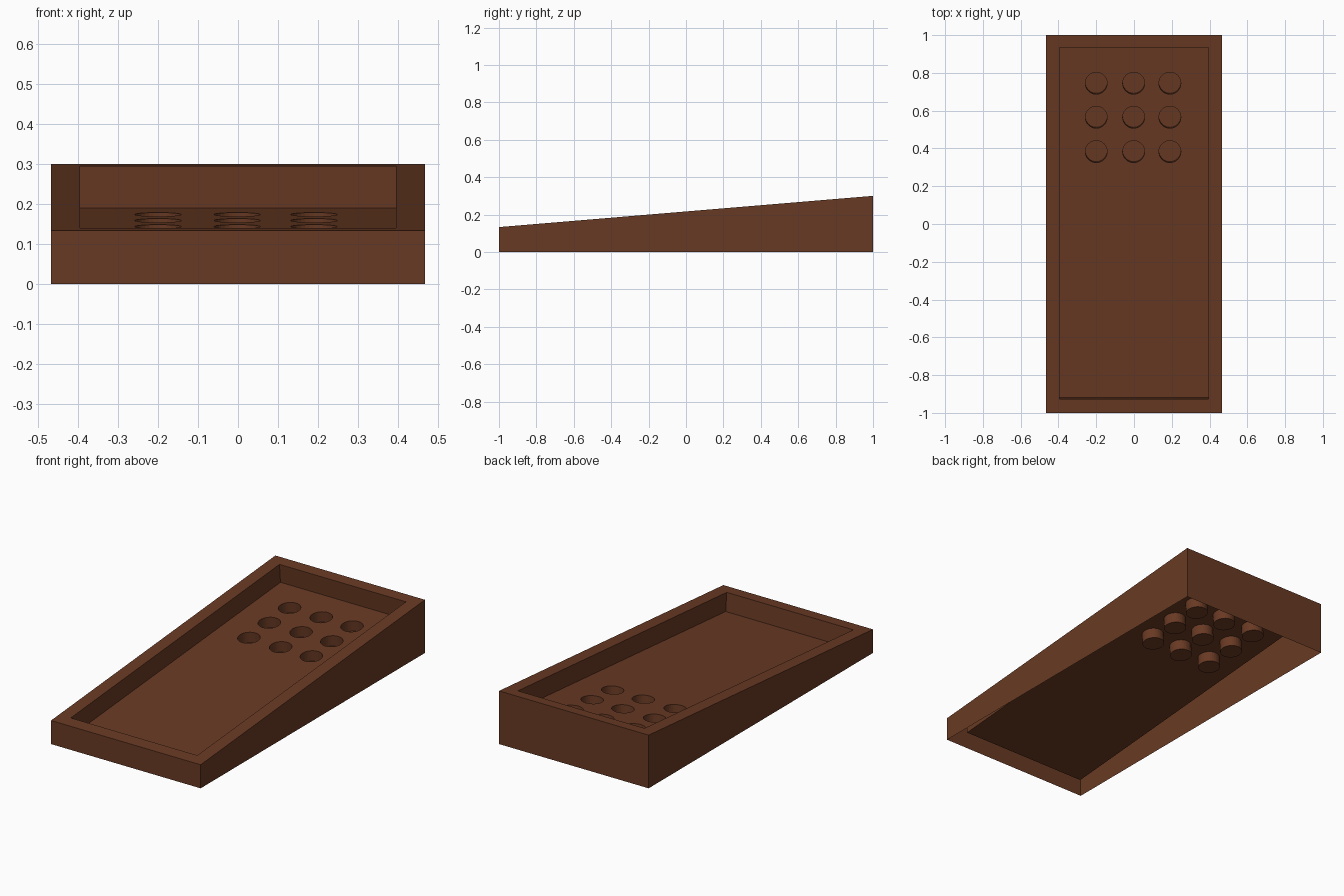
import bpy, bmesh, math
from mathutils import Vector

if "Cube" in bpy.data.objects:
    bpy.data.objects.remove(bpy.data.objects["Cube"])

brown = bpy.data.materials.new("warm_brown")
brown.diffuse_color = (0.14, 0.042, 0.017, 1)
brown.use_nodes = True
brown.node_tree.nodes["Principled BSDF"].inputs["Base Color"].default_value = brown.diffuse_color

SLOPE = 0.167 / 2
UP = Vector((0, -SLOPE, 1)).normalized()      # normal of the sloping top
DEPTH, CUP_DEPTH, CUP_R = 0.105, 0.06, 0.058


def top_point(x, y):
    return Vector((x, y, 0.133 + SLOPE * (y + 1)))


def rect(hx, y0, y1):
    return [(-hx, y0), (hx, y0), (hx, y1), (-hx, y1)]


def finish(name, bm):
    mesh = bpy.data.meshes.new(name)
    bm.to_mesh(mesh)
    bm.free()
    mesh.materials.append(brown)
    obj = bpy.data.objects.new(name, mesh)
    bpy.context.collection.objects.link(obj)
    return obj


def bridge(bm, a, b):
    n = len(a)
    for i in range(n):
        j = (i + 1) % n
        bm.faces.new((a[i], a[j], b[j], b[i]))


outer = rect(0.467, -1, 1)
inner = rect(0.395, -0.927, 0.934)

# Wedge frame: outer walls (open underneath), rim and pocket walls
bm = bmesh.new()
loops = [
    [Vector((x, y, 0)) for x, y in outer],
    [top_point(x, y) for x, y in outer],
    [top_point(x, y) for x, y in inner],
    [top_point(x, y) - UP * DEPTH for x, y in inner],
]
rings = [[bm.verts.new(p) for p in loop] for loop in loops]
for a, b in zip(rings, rings[1:]):
    bridge(bm, a, b)
finish("wedge_frame", bm)

# Sunken board with nine round cups hanging below it
bm = bmesh.new()


def edge_loop(points):
    vs = [bm.verts.new(p) for p in points]
    es = [bm.edges.new((vs[i], vs[(i + 1) % len(vs)])) for i in range(len(vs))]
    return vs, es


edges = edge_loop(loops[3])[1]
cups = []
drop = UP * DEPTH
for x in (-0.2, -0.002, 0.19):
    for y in (0.383, 0.565, 0.745):
        centre = top_point(x, y - drop.y * 1.0) - drop + Vector((0, 0, 0))
        centre.y, dy = y, y - centre.y
        centre.z += dy * SLOPE
        pts = []
        for i in range(32):
            a = 2 * math.pi * i / 32
            px, py = CUP_R * math.cos(a), CUP_R * math.sin(a)
            pts.append(centre + Vector((px, py, py * SLOPE)))
        vs, es = edge_loop(pts)
        cups.append(vs)
        edges += es
bmesh.ops.triangle_fill(bm, edges=edges, use_beauty=True, normal=UP)
for f in bm.faces:
    f.normal_update()
    if f.normal.z < 0:
        f.normal_flip()
for vs in cups:
    low = [bm.verts.new(v.co - UP * CUP_DEPTH) for v in vs]
    bridge(bm, vs, low)
    bm.faces.new(low)
finish("sunken_board", bm)
